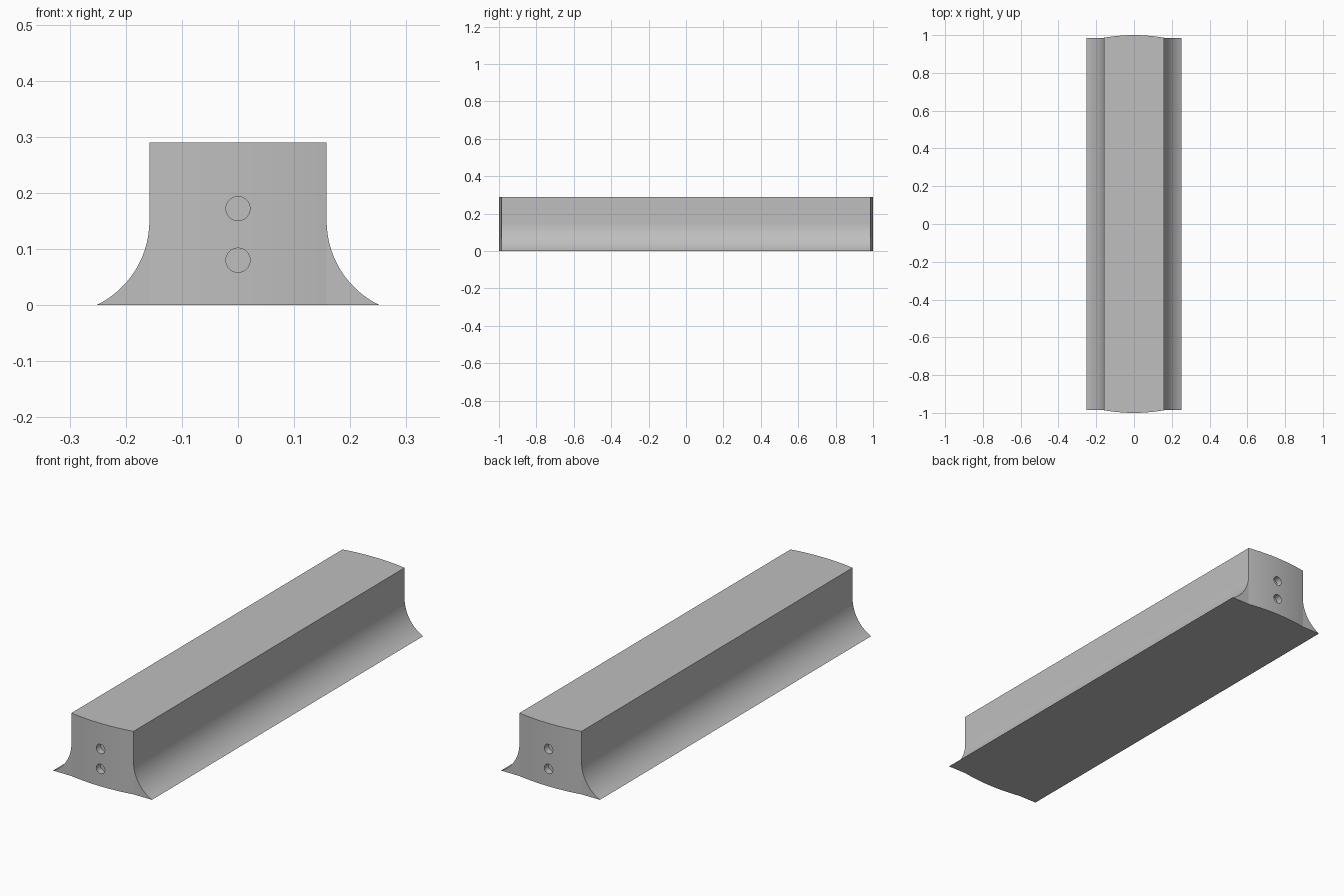
import bpy, bmesh
from math import radians, sin, cos, asin
from mathutils import Matrix, Vector

cube = bpy.data.objects.get("Cube")
if cube:
    bpy.data.objects.remove(cube, do_unlink=True)

HEIGHT = 0.29
TOP_HALF = 0.158      # half width of the upright block
BASE_HALF = 0.252     # half width across the flared feet
FLARE_TOP = 0.15      # height where the flare begins
END_Y = 0.986         # flat outer strips of the ends
BULGE = 1 - END_Y     # bow of the ends
HOLE_R, HOLE_DEPTH = 0.0215, 0.03

grey = bpy.data.materials.new("plain grey")
grey.use_nodes = True
color = (0.52, 0.52, 0.52, 1)
grey.diffuse_color = color
grey.node_tree.nodes["Principled BSDF"].inputs["Base Color"].default_value = color


def prism(name, points, offset):
    """Extrude a closed outline along an offset vector."""
    bm = bmesh.new()
    face = bm.faces.new([bm.verts.new(p) for p in points])
    out = bmesh.ops.extrude_face_region(bm, geom=[face])
    moved = [g for g in out["geom"] if isinstance(g, bmesh.types.BMVert)]
    bmesh.ops.translate(bm, verts=moved, vec=Vector(offset))
    bmesh.ops.recalc_face_normals(bm, faces=bm.faces)
    mesh = bpy.data.meshes.new(name)
    bm.to_mesh(mesh)
    bm.free()
    mesh.materials.append(grey)
    obj = bpy.data.objects.new(name, mesh)
    bpy.context.collection.objects.link(obj)
    return obj


def cut(target, cutter, operation):
    """Apply a boolean and discard the cutter."""
    cutter.hide_render = True
    mod = target.modifiers.new("cut", "BOOLEAN")
    mod.operation, mod.object, mod.solver = operation, cutter, "EXACT"
    bpy.context.view_layer.objects.active = target
    bpy.ops.object.modifier_apply(modifier=mod.name)
    bpy.data.objects.remove(cutter, do_unlink=True)


# Flared cross-section: circular fillet running into a vertical side
run = BASE_HALF - TOP_HALF
radius = (run ** 2 + FLARE_TOP ** 2) / (2 * run)
sweep = asin(FLARE_TOP / radius)
steps = 24
side = [(BASE_HALF, 0)]
for i in range(steps - 1, -1, -1):
    a = sweep * i / steps
    side.append((TOP_HALF + radius * (1 - cos(a)), FLARE_TOP - radius * sin(a)))
side.append((TOP_HALF, HEIGHT))
section = side + [(-x, z) for x, z in reversed(side)]
body = prism("flared_rail", [(x, -1.1, z) for x, z in section], (0, 2.2, 0))

# Plan outline: bowed middle with flat strips at the feet
bow_r = (TOP_HALF ** 2 + BULGE ** 2) / (2 * BULGE)
bow_a = asin(TOP_HALF / bow_r)
end = [(-0.4, END_Y)]
for i in range(steps + 1):
    a = bow_a * (2 * i / steps - 1)
    end.append((bow_r * sin(a), 1 - bow_r * (1 - cos(a))))
end.append((0.4, END_Y))
plan = end + [(-x, -y) for x, y in end]
cut(body, prism("plan_cutter", [(x, y, -0.1) for x, y in plan], (0, 0, 0.6)), "INTERSECT")

# Two blind holes in each end
for s in (-1, 1):
    for z in (0.08, 0.172):
        ring = [Matrix.Rotation(radians(i * 7.5), 3, "Y") @ Vector((HOLE_R, 0, 0))
                + Vector((0, s * (1 - HOLE_DEPTH), z)) for i in range(48)]
        cut(body, prism("hole_cutter", ring, (0, s * 0.1, 0)), "DIFFERENCE")

# Smooth curves with crisp edges
bpy.ops.object.select_all(action="DESELECT")
body.select_set(True)
bpy.context.view_layer.objects.active = body
bpy.ops.object.shade_smooth_by_angle(angle=radians(9))
